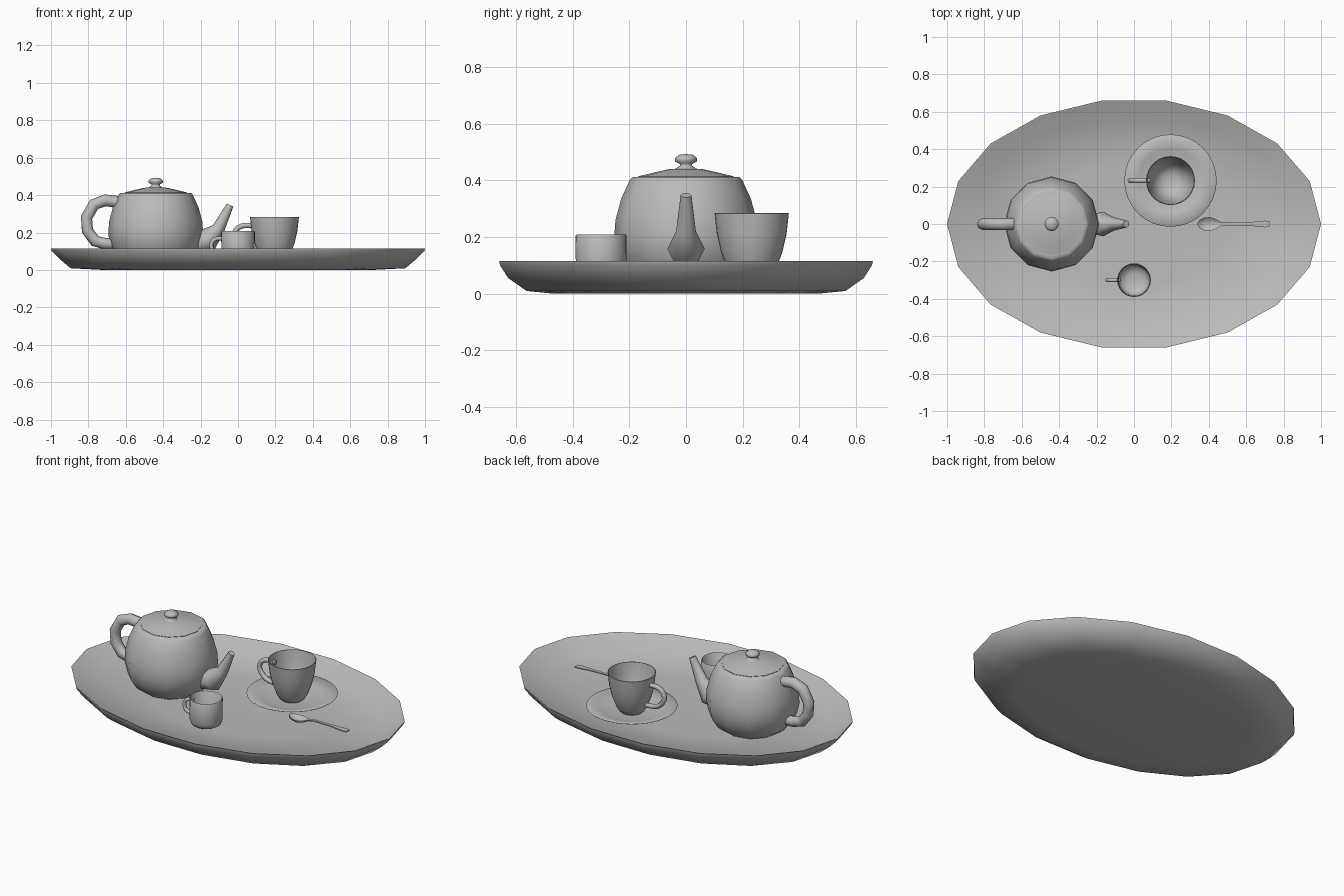
import bpy, bmesh, math
from mathutils import Vector

if "Cube" in bpy.data.objects:
    bpy.data.objects.remove(bpy.data.objects["Cube"], do_unlink=True)

grey = bpy.data.materials.new("plain grey")
grey.use_nodes = True
grey.diffuse_color = (0.5, 0.5, 0.5, 1)
grey.node_tree.nodes["Principled BSDF"].inputs["Base Color"].default_value = (0.5, 0.5, 0.5, 1)


def skin(name, rings, angle):
    """Bridge equal rings of points; cap both ends."""
    bm = bmesh.new()
    loops = [[bm.verts.new(p) for p in ring] for ring in rings]
    n = len(loops[0])
    for a, b in zip(loops, loops[1:]):
        for i in range(n):
            j = (i + 1) % n
            bm.faces.new((a[i], a[j], b[j], b[i]))
    bm.faces.new(loops[0][::-1])
    bm.faces.new(loops[-1])
    bmesh.ops.remove_doubles(bm, verts=bm.verts, dist=0.0002)
    bmesh.ops.recalc_face_normals(bm, faces=bm.faces)
    mesh = bpy.data.meshes.new(name)
    bm.to_mesh(mesh)
    bm.free()
    mesh.materials.append(grey)
    ob = bpy.data.objects.new(name, mesh)
    bpy.context.collection.objects.link(ob)
    bpy.ops.object.select_all(action='DESELECT')
    ob.select_set(True)
    bpy.context.view_layer.objects.active = ob
    bpy.ops.object.shade_smooth_by_angle(angle=math.radians(angle))


def oval(name, centre, profile, sides, angle):
    """Stack oval rings given as (x radius, y radius, z)."""
    steps = [2 * math.pi * i / sides for i in range(sides)]
    skin(name, [[(centre[0] + rx * math.cos(t), centre[1] + ry * math.sin(t), z)
                 for t in steps] for rx, ry, z in profile], angle)


def turn(name, centre, profile, sides, angle=75):
    """Lathe a (radius, z) profile."""
    oval(name, centre, [(r, r, z) for r, z in profile], sides, angle)


def smooth_path(points, cuts):
    """Catmull-Rom resampling of a control polyline."""
    pts = [Vector(p) for p in points]
    pts = [2 * pts[0] - pts[1]] + pts + [2 * pts[-1] - pts[-2]]
    out = []
    for a, b, c, d in zip(pts, pts[1:], pts[2:], pts[3:]):
        for k in range(cuts):
            t = k / cuts
            out.append(0.5 * (2 * b + (c - a) * t + (2 * a - 5 * b + 4 * c - d) * t ** 2
                              + (3 * b - a - 3 * c + d) * t ** 3))
    return out + [pts[-2]]


def tube(name, y, points, cuts=1, sides=8):
    """Round tube along (x, z, radius) points lying in a plane of constant y."""
    path = smooth_path(points, cuts)
    rings = []
    for i, p in enumerate(path):
        ahead, behind = path[min(i + 1, len(path) - 1)], path[max(i - 1, 0)]
        d = Vector((ahead.x - behind.x, 0, ahead.y - behind.y)).normalized()
        side = Vector((-d.z, 0, d.x))
        ring = []
        for k in range(sides):
            t = 2 * math.pi * k / sides
            ring.append(Vector((p.x, y, p.y)) + p.z * (side * math.cos(t)
                        + Vector((0, 1, 0)) * math.sin(t)))
        rings.append(ring)
    skin(name, rings, 60)


# Oval tray with a flared wall of even width all round
oval("tray", (0, 0), [(0, 0, 0), (0.72, 0.48, 0), (0.895, 0.572, 0.009), (0.95, 0.638, 0.055),
                      (0.996, 0.667, 0.1), (1, 0.67, 0.115), (0.99, 0.661, 0.113),
                      (0.88, 0.575, 0.053), (0.5, 0.33, 0.039), (0, 0, 0.037)], 18, 60)

# Teapot
pot = (-0.44, 0)
turn("teapot_body", pot, [(0, 0.036), (0.16, 0.036), (0.205, 0.07), (0.24, 0.125), (0.254, 0.19),
                          (0.249, 0.26), (0.229, 0.335), (0.198, 0.402), (0.188, 0.412),
                          (0.165, 0.412), (0, 0.412)], 12)
turn("teapot_lid", pot, [(0, 0.406), (0.168, 0.406), (0.168, 0.414), (0.11, 0.428),
                         (0.055, 0.44), (0, 0.442)], 12, 60)
turn("lid_knob", pot, [(0, 0.435), (0.036, 0.441), (0.022, 0.451), (0.022, 0.458),
                       (0.038, 0.466), (0.038, 0.479), (0.024, 0.49), (0, 0.493)], 12)
tube("teapot_spout", 0, [(-0.23, 0.135, 0.05), (-0.165, 0.158, 0.066),
                         (-0.105, 0.22, 0.035), (-0.042, 0.347, 0.019)])
tube("teapot_handle", 0, [(-0.61, 0.35, 0.032), (-0.655, 0.365, 0.032), (-0.71, 0.372, 0.032),
                          (-0.77, 0.35, 0.032), (-0.81, 0.28, 0.031), (-0.805, 0.21, 0.031),
                          (-0.765, 0.155, 0.031), (-0.71, 0.14, 0.031), (-0.64, 0.14, 0.031)])

# Saucer and teacup
cup = (0.195, 0.232)
turn("saucer", cup, [(0, 0.045), (0.1, 0.045), (0.18, 0.059), (0.247, 0.084),
                     (0.245, 0.087), (0.17, 0.064), (0.1, 0.054), (0, 0.052)], 32)
turn("teacup", cup, [(0, 0.054), (0.066, 0.054), (0.084, 0.082), (0.108, 0.145), (0.123, 0.21),
                     (0.131, 0.283), (0.127, 0.284), (0.117, 0.21), (0.101, 0.145),
                     (0.075, 0.092), (0.04, 0.073), (0, 0.069)], 28)
tube("teacup_handle", cup[1], [(0.085, 0.235, 0.014), (0.03, 0.237, 0.014), (-0.01, 0.215, 0.014),
                               (-0.018, 0.17, 0.014), (0.025, 0.122, 0.014),
                               (0.1, 0.11, 0.014)], 3)

# Small milk cup
turn("milk_cup", (0, -0.3), [(0, 0.049), (0.065, 0.049), (0.081, 0.059), (0.089, 0.082),
                             (0.09, 0.203), (0.087, 0.208), (0.083, 0.203), (0.081, 0.095),
                             (0.07, 0.073), (0.04, 0.062), (0, 0.06)], 28)
tube("milk_cup_handle", -0.3, [(-0.08, 0.168, 0.011), (-0.12, 0.166, 0.011), (-0.142, 0.14, 0.011),
                               (-0.132, 0.1, 0.011), (-0.075, 0.087, 0.011)], 3)

# Spoon: oval bowl flowing into a flared handle, as thin cross-sections (x, half width, z, dip)
rings = []
for x, w, z, dip in [(0.34, 0.006, 0.086, 0), (0.352, 0.022, 0.084, 0.01), (0.375, 0.034, 0.081, 0.018),
                     (0.405, 0.037, 0.079, 0.02), (0.435, 0.027, 0.081, 0.014),
                     (0.465, 0.011, 0.087, 0.003), (0.5, 0.007, 0.093, 0),
                     (0.62, 0.01, 0.093, 0), (0.7, 0.018, 0.091, 0), (0.725, 0.014, 0.09, 0)]:
    across = [-1, -0.6, 0, 0.6, 1]
    top = [(x, w * s, z - dip * (1 - s * s)) for s in across]
    rings.append(top + [(px, py, pz - 0.006) for px, py, pz in reversed(top)])
skin("spoon", rings, 50)
